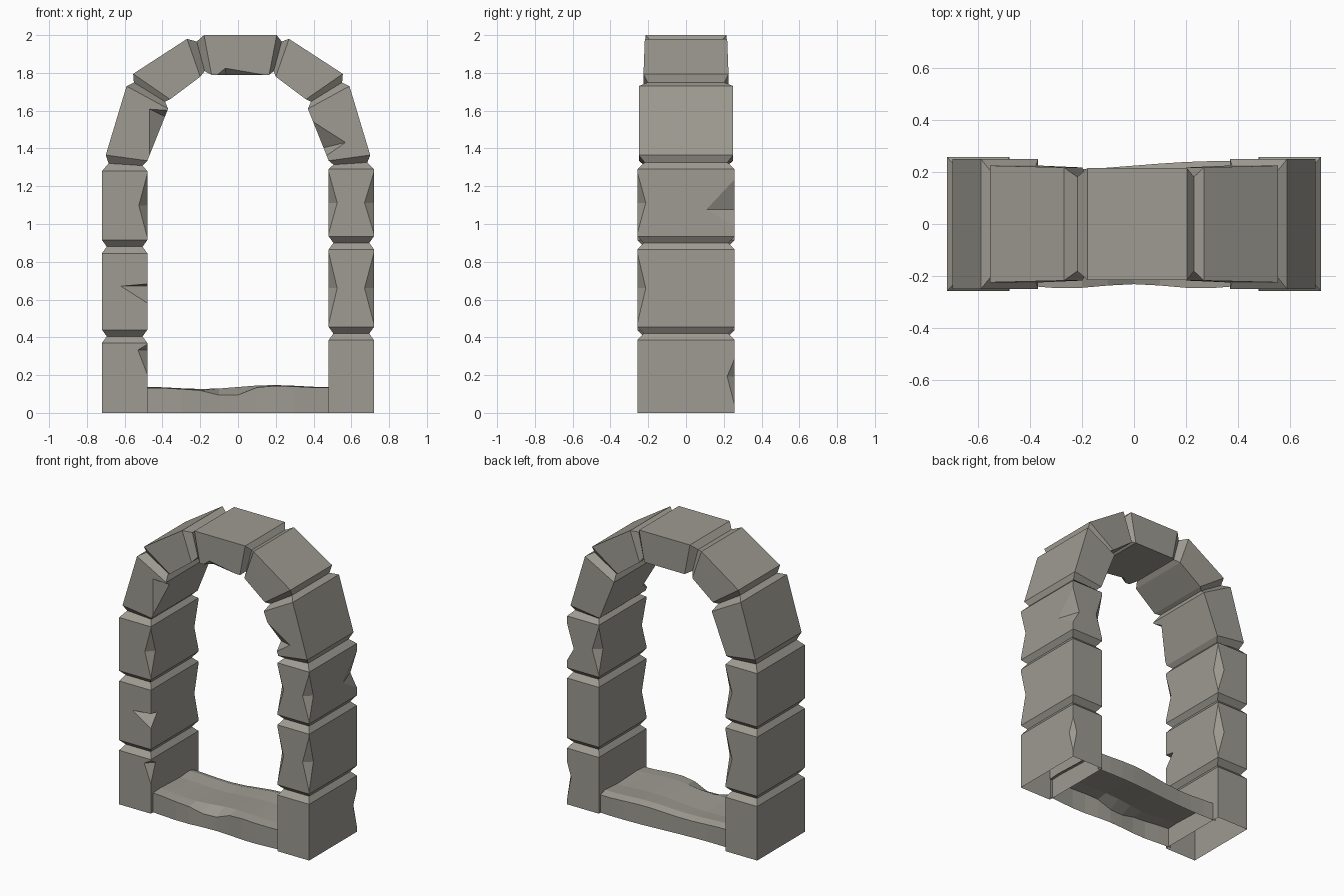
import bpy, bmesh
from math import sin, cos, pi, exp
from mathutils import Vector

if "Cube" in bpy.data.objects:
    bpy.data.objects.remove(bpy.data.objects["Cube"])

stone = bpy.data.materials.new("warm_grey_stone")
stone.diffuse_color = (0.34, 0.325, 0.285, 1)
stone.use_nodes = True
stone.node_tree.nodes["Principled BSDF"].inputs["Base Color"].default_value = stone.diffuse_color


def finish(name, bm):
    bmesh.ops.remove_doubles(bm, verts=bm.verts, dist=0.0005)
    bmesh.ops.recalc_face_normals(bm, faces=bm.faces)
    me = bpy.data.meshes.new(name)
    bm.to_mesh(me)
    bm.free()
    me.materials.append(stone)
    bpy.context.collection.objects.link(bpy.data.objects.new(name, me))


def ring(outer, inner, depth, side):
    # outer front, inner front, inner back, outer back
    return [Vector((side * p[0], y, p[1])) for p, y in
            ((outer, -depth), (inner, -depth), (inner, depth), (outer, depth))]


def half_arch(side, joints):
    # three column stones, then two arch stones, listed upwards
    word = "left" if side < 0 else "right"
    stones = []
    for part, low, high in zip(("base", "middle", "upper"), [0] + joints, joints):
        low = low + .035 if low else 0
        stones.append((f"{word}_{part}_stone",
                       *[ring((.72, z), (.48, z), .258, side) for z in (low, high - .035)]))
    stones.append((f"{word}_springer", ring((.70, 1.365), (.48, 1.335), .25, side),
                   ring((.59, 1.73), (.37, 1.61), .25, side)))
    stones.append((f"{word}_arch_stone", ring((.555, 1.795), (.36, 1.66), .225, side),
                   ring((.27, 1.98), (.20, 1.78), .218, side)))
    return stones


def pinch(a, b):
    # recessed ring at the joint between two stones
    mid = [(p + q) / 2 for p, q in zip(a, b)]
    radial = (mid[1] - mid[0]).normalized() * .025
    depth = Vector((0, .035, 0))
    return [mid[0] + radial + depth, mid[1] - radial + depth,
            mid[2] - radial - depth, mid[3] + radial - depth]


# Long edges of each stone: 0 outer front, 1 inner front, 2 inner back, 3 outer back
WORN = {"left_middle_stone": [2], "left_upper_stone": [1, 2],
        "right_middle_stone": [0, 1], "right_upper_stone": [0, 1, 2]}
# Sharper chips: edge, start, middle, depth on previous and next side, finish
CHIPS = {"left_base_stone": (1, .55, .9, .05, .05, .98),
         "left_middle_stone": (1, .35, .57, .14, .07, .6),
         "left_springer": (1, .1, .85, .09, .06, .97),
         "keystone": (1, .1, .25, .035, .04, .9),
         "right_springer": (1, .25, .75, .12, .07, .9),
         "right_upper_stone": (3, .15, .6, .05, .15, .85),
         "right_base_stone": (3, .25, .5, .03, .04, .9)}


def build_stone(name, start, end, before, after):
    bm = bmesh.new()

    def face(points):
        bm.faces.new([bm.verts.new(p) for p in points])

    def at(e, t):
        return start[e % 4].lerp(end[e % 4], t)

    chips = [(e, .04, .5, .045, .05, .96) for e in WORN.get(name, [])]
    chips += [CHIPS[name]] if name in CHIPS else []
    to_prev = [[p] for p in start]
    to_next = [[p] for p in start]
    for e, t0, tm, da, db, t1 in chips:
        mid, p0, p1 = at(e, tm), at(e, t0), at(e, t1)
        a = mid + (at(e - 1, tm) - mid).normalized() * da
        b = mid + (at(e + 1, tm) - mid).normalized() * db
        to_prev[e] += [p0, a, p1]
        to_next[e] += [p0, b, p1]
        face((p0, a, b))
        face((p1, b, a))
    # four sides, then the bevels running into the joints
    for e in range(4):
        n = (e + 1) % 4
        face(to_next[e] + [end[e], end[n]] + to_prev[n][::-1])
        for r, q in ((start, before), (end, after)):
            if q:
                face((r[e], r[n], q[n], q[e]))
    finish(name, bm)


# Whole arch from the left foot over the top to the right foot
left = half_arch(-1, [.405, .88, 1.315])
right = [(name, high, low) for name, low, high in half_arch(1, [.42, .90, 1.325])][::-1]
key = ("keystone", ring((-.18, 2), (-.14, 1.79), .215, 1), ring((.205, 2), (.165, 1.79), .215, 1))
arch = left + [key] + right
gaps = [None] + [pinch(a[2], b[1]) for a, b in zip(arch, arch[1:])] + [None]
for (name, start, end), before, after in zip(arch, gaps, gaps[1:]):
    build_stone(name, start, end, before, after)

# Worn sill with a wavy top and a broken front edge, open underneath
bm = bmesh.new()
rows = []
for i in range(11):
    x = -.5 + i / 10
    top = .137 + .013 * sin(7 * x) * cos(pi * x)
    front = -.24 + .008 * cos(12 * x)
    back = .225 + .018 * sin(4.5 * x)
    edge = top - .004 - .045 * exp(-(x + .04) ** 2 / .01)
    rows.append([bm.verts.new((x, y, z)) for y, z in
                 ((front, 0), (front, edge), (front + .08, top), (.06, top - .008),
                  (back - .05, top), (back, top - .015), (back, 0))])
for a, b in zip(rows, rows[1:]):
    for i in range(6):
        bm.faces.new((a[i], a[i + 1], b[i + 1], b[i]))
finish("sill", bm)
